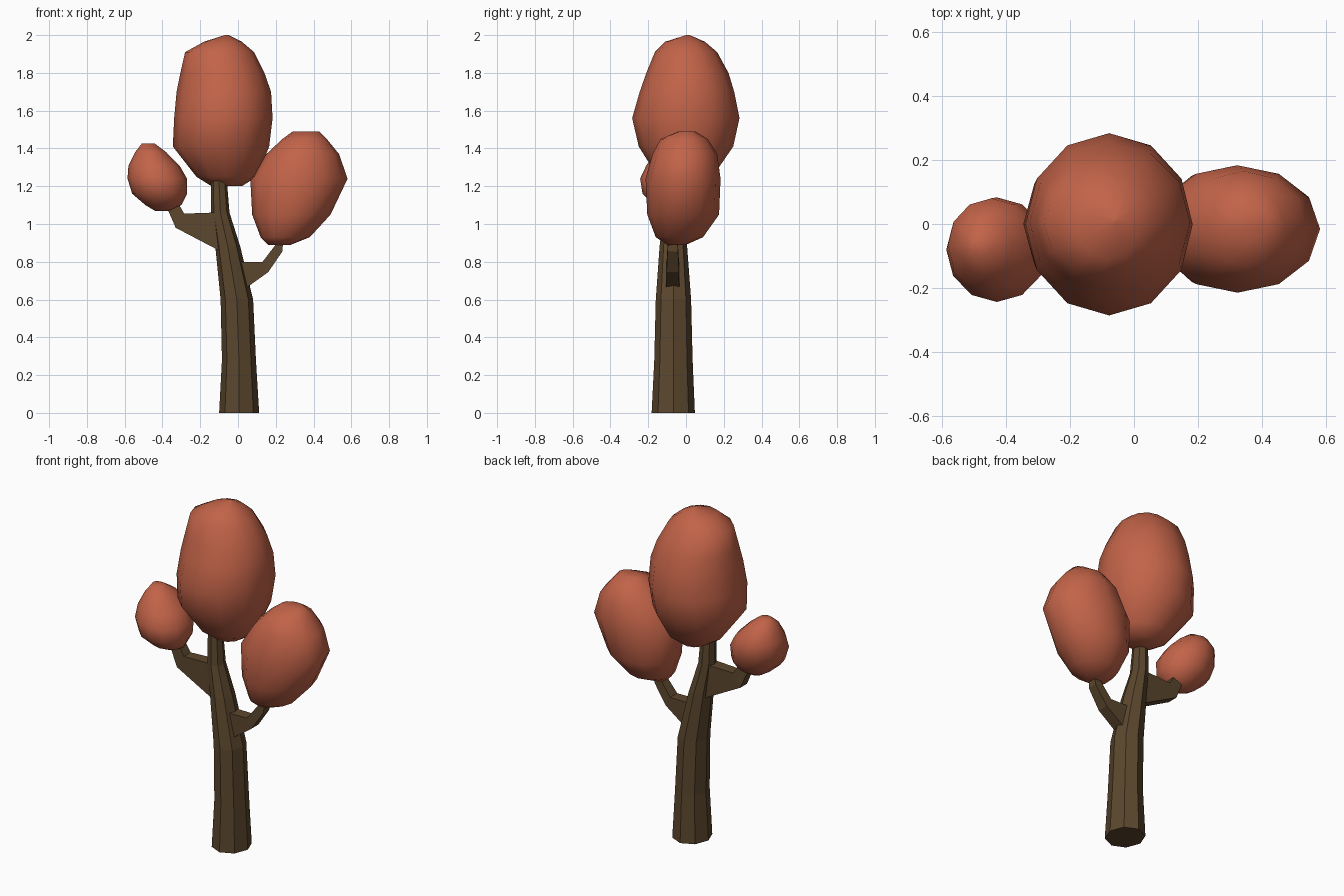
import bpy, bmesh
from math import sin, cos, pi


def material(name, rgb):
    m = bpy.data.materials.new(name)
    m.diffuse_color = (*rgb, 1)
    return m


BARK = material("bark", (0.105, 0.062, 0.026))
LEAF = material("leaf", (0.54, 0.125, 0.065))


def loft(name, rings, mat, smooth=False):
    """Join rings of points into one closed skin."""
    bm = bmesh.new()
    loops = [[bm.verts.new(p) for p in ring] for ring in rings]
    n = len(loops[0])
    for a, b in zip(loops, loops[1:]):
        for i in range(n):
            j = (i + 1) % n
            bm.faces.new((a[i], a[j], b[j], b[i]))
    bm.faces.new(loops[0][::-1])
    bm.faces.new(loops[-1])
    bmesh.ops.recalc_face_normals(bm, faces=bm.faces)
    for f in bm.faces:
        f.smooth = smooth
    me = bpy.data.meshes.new(name)
    bm.to_mesh(me)
    bm.free()
    me.materials.append(mat)
    ob = bpy.data.objects.new(name, me)
    bpy.context.collection.objects.link(ob)
    return ob


def oval(z, x0, x1, y0, y1, sides):
    """Horizontal oval filling the given x and y extents."""
    cx, cy, rx, ry = (x0 + x1) / 2, (y0 + y1) / 2, (x1 - x0) / 2, (y1 - y0) / 2
    return [(cx + rx * cos(2 * pi * i / sides), cy + ry * sin(2 * pi * i / sides), z)
            for i in range(sides)]


def branch(name, stations):
    """Rectangular limb: lower and upper (x, z) plus half width per station."""
    loft(name, [[(xl, -0.07 - w, zl), (xl, -0.07 + w, zl),
                 (xu, -0.07 + w, zu), (xu, -0.07 - w, zu)]
                for xl, zl, xu, zu, w in stations], BARK)


# Eight-sided leaning trunk: z, x extents, y extents
loft("trunk", [oval(*r, 8) for r in [
    (0.00, -0.10, 0.112, -0.182, 0.047),
    (0.28, -0.085, 0.095, -0.168, 0.035),
    (0.60, -0.092, 0.080, -0.160, 0.027),
    (0.88, -0.120, 0.012, -0.140, 0.006),
    (1.06, -0.142, -0.045, -0.120, -0.015),
    (1.24, -0.142, -0.060, -0.110, -0.025)]], BARK)

# Two bent limbs, starting inside the trunk
branch("left_branch", [(-0.06, 0.84, -0.09, 1.06, 0.04),
                       (-0.12, 0.87, -0.14, 1.06, 0.036),
                       (-0.33, 0.98, -0.285, 1.055, 0.032),
                       (-0.395, 1.13, -0.34, 1.15, 0.026)])
branch("right_branch", [(0.00, 0.64, -0.02, 0.80, 0.036),
                        (0.055, 0.67, 0.03, 0.80, 0.035),
                        (0.16, 0.745, 0.13, 0.80, 0.033),
                        (0.235, 0.855, 0.195, 0.885, 0.028),
                        (0.24, 0.92, 0.20, 0.92, 0.024)])

# Leaf crowns: z, x extents, y extents
crowns = {
    "main_crown": [
        (1.20, -0.14, 0.02, -0.08, 0.08),
        (1.25, -0.22, 0.10, -0.15, 0.14),
        (1.41, -0.345, 0.165, -0.25, 0.25),
        (1.56, -0.338, 0.183, -0.285, 0.283),
        (1.70, -0.325, 0.175, -0.245, 0.255),
        (1.80, -0.305, 0.14, -0.21, 0.225),
        (1.91, -0.28, 0.085, -0.165, 0.165),
        (1.965, -0.18, 0.02, -0.11, 0.10),
        (2.00, -0.07, -0.05, 0.0, 0.02)],
    "right_crown": [
        (0.89, 0.16, 0.28, -0.10, 0.0),
        (0.93, 0.12, 0.38, -0.16, 0.09),
        (1.05, 0.075, 0.49, -0.205, 0.175),
        (1.24, 0.065, 0.58, -0.214, 0.183),
        (1.37, 0.15, 0.535, -0.178, 0.165),
        (1.45, 0.235, 0.47, -0.135, 0.115),
        (1.49, 0.29, 0.43, -0.04, 0.05)],
    "left_crown": [
        (1.07, -0.44, -0.36, -0.11, -0.05),
        (1.10, -0.49, -0.30, -0.17, 0.0),
        (1.16, -0.56, -0.27, -0.23, 0.06),
        (1.24, -0.585, -0.27, -0.243, 0.083),
        (1.31, -0.58, -0.31, -0.21, 0.08),
        (1.38, -0.545, -0.38, -0.16, 0.03),
        (1.425, -0.51, -0.44, -0.10, -0.04)]}
for name, rows in crowns.items():
    loft(name, [oval(*r, 12) for r in rows], LEAF, smooth=True)
